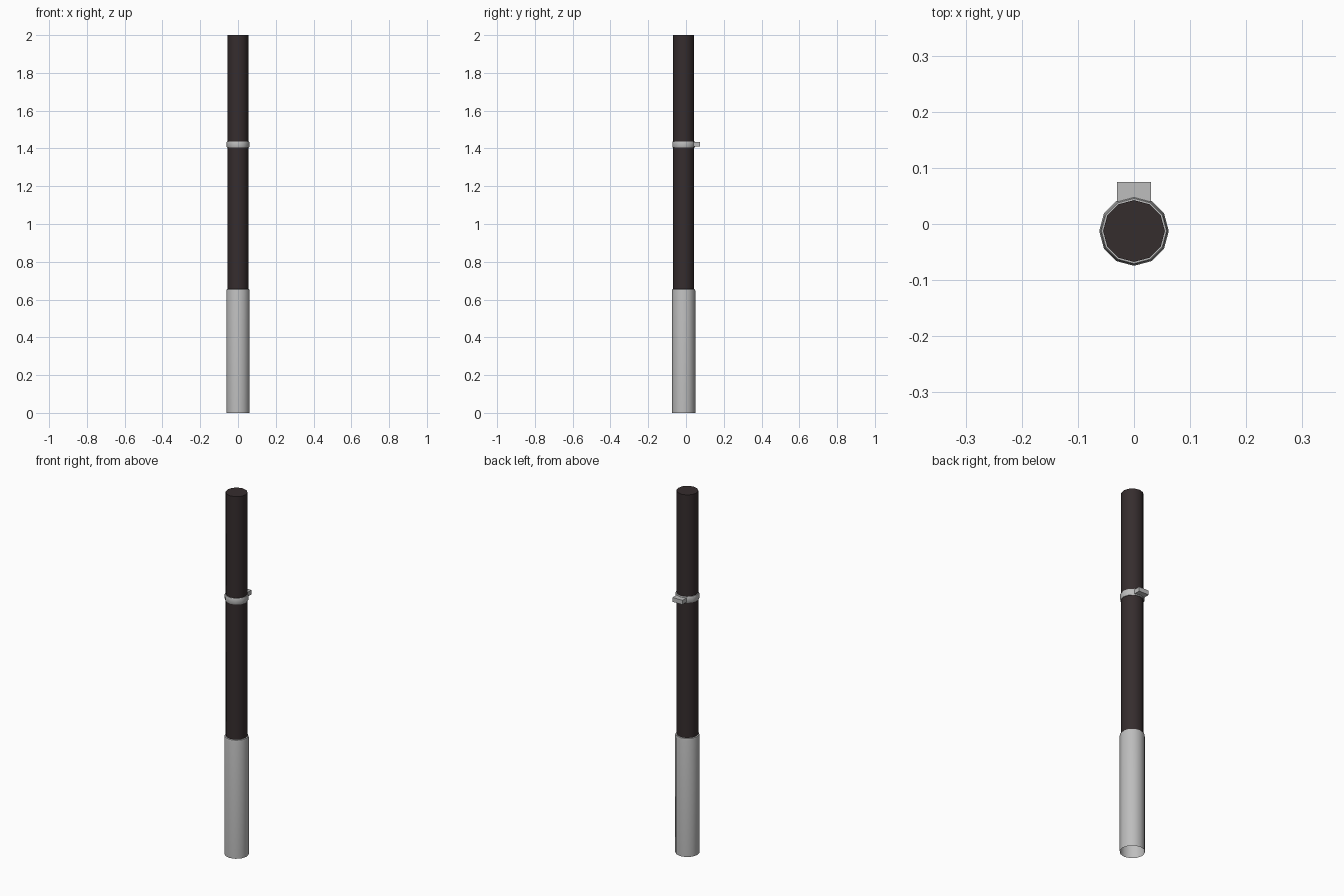
import bpy, bmesh, math

if "Cube" in bpy.data.objects:
    bpy.data.objects.remove(bpy.data.objects["Cube"])

CY = -0.0125   # pole axis sits slightly forward of centre
SIDES = 12


def material(name, rgb):
    m = bpy.data.materials.new(name)
    m.diffuse_color = (*rgb, 1)
    m.use_nodes = True
    m.node_tree.nodes["Principled BSDF"].inputs["Base Color"].default_value = m.diffuse_color
    return m


grey = material("light grey metal", (0.51, 0.51, 0.51))
dark = material("dark brown", (0.036, 0.026, 0.027))


def lathe(name, profile, mat, closed=False, cap_top=False, edit=None):
    """Spin a (radius, z) profile round the pole axis; vertices lie on the x and y axes."""
    bm = bmesh.new()
    rings = []
    for r, z in profile:
        rings.append([bm.verts.new((r * math.cos(i * math.tau / SIDES),
                                    CY + r * math.sin(i * math.tau / SIDES), z))
                      for i in range(SIDES)])
    pairs = list(zip(rings, rings[1:]))
    if closed:
        pairs.append((rings[-1], rings[0]))
    for a, b in pairs:
        for i in range(SIDES):
            j = (i + 1) % SIDES
            bm.faces.new((a[i], a[j], b[j], b[i]))
    if cap_top:
        bm.faces.new(rings[-1])
    if edit:
        edit(bm)
    bm.normal_update()
    me = bpy.data.meshes.new(name)
    bm.to_mesh(me)
    bm.free()
    me.materials.append(mat)
    ob = bpy.data.objects.new(name, me)
    bpy.context.collection.objects.link(ob)
    bpy.context.view_layer.objects.active = ob
    ob.select_set(True)
    bpy.ops.object.shade_smooth_by_angle(angle=math.radians(40))
    ob.select_set(False)
    return ob


def pull_tab(bm):
    """Extrude the two rearmost outer faces into a flat-ended tab."""
    bm.normal_update()
    faces = [f for f in bm.faces
             if f.normal.y > 0.9 and abs(f.normal.z) < 0.1
             and f.calc_center_median().y > CY + 0.05]
    res = bmesh.ops.extrude_face_region(bm, geom=faces)
    bmesh.ops.delete(bm, geom=[f for f in faces if f.is_valid], context='FACES')
    for v in res["geom"]:
        if isinstance(v, bmesh.types.BMVert):
            v.co.y = 0.0745


# Lower sleeve, open underneath, with a chamfered top rim
lathe("lower_sleeve", [(0.062, 0), (0.062, 0.645), (0.060, 0.654), (0.0545, 0.656)], grey)

# Dark pole rising out of the sleeve
lathe("pole", [(0.055, 0.645), (0.055, 1.42), (0.055, 2.0)], dark, cap_top=True)

# Collar with rounded edges and a rear tab
lathe("collar", [(0.0545, 1.404), (0.058, 1.404), (0.060, 1.409), (0.060, 1.433),
                 (0.058, 1.438), (0.0545, 1.438)], grey, edit=pull_tab)
